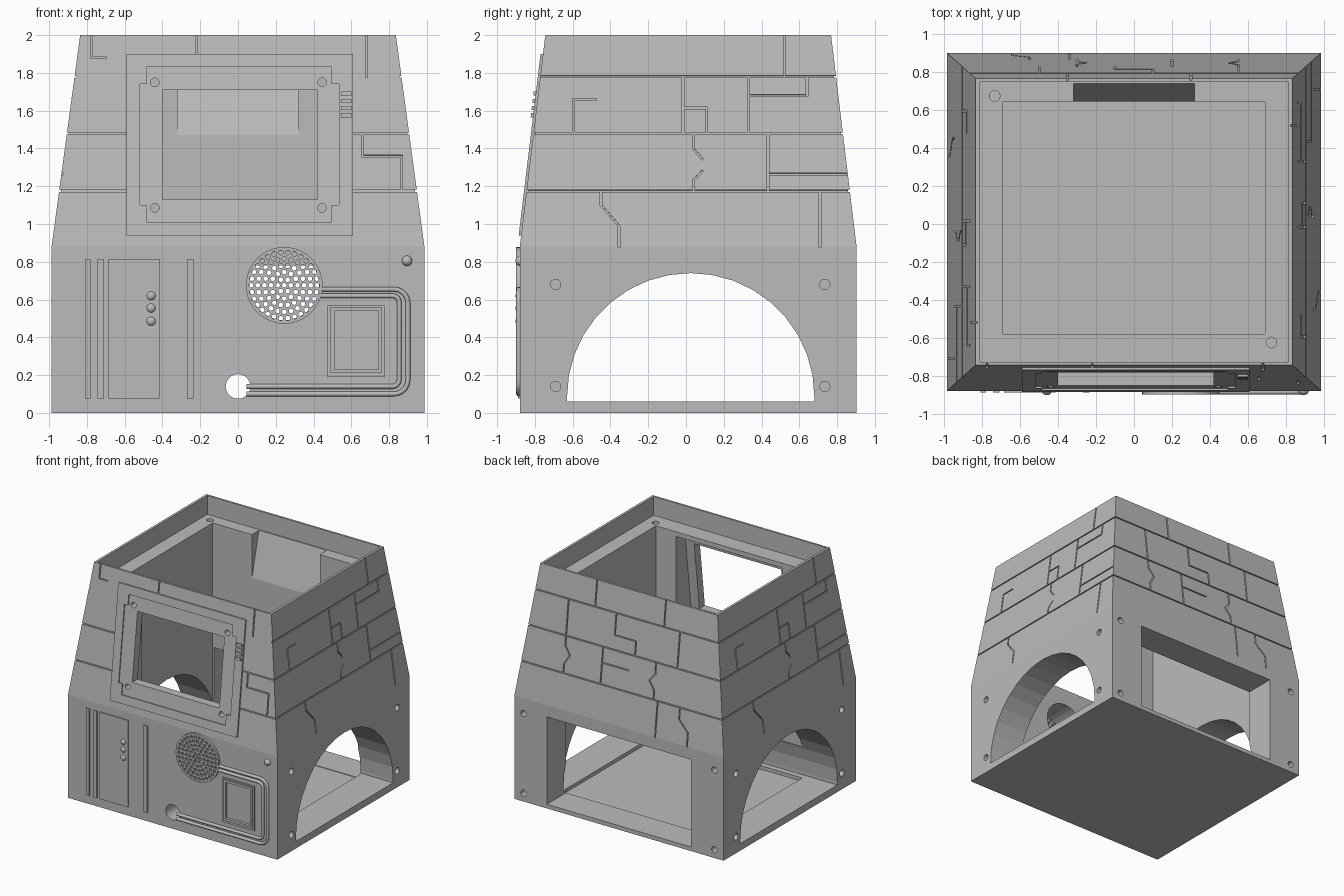
import bpy, bmesh, math
from mathutils import Vector

if "Cube" in bpy.data.objects:
    bpy.data.objects.remove(bpy.data.objects["Cube"], do_unlink=True)

grey = bpy.data.materials.new("light grey")
grey.use_nodes = True
grey.diffuse_color = (0.5, 0.5, 0.5, 1)
grey.node_tree.nodes["Principled BSDF"].inputs["Base Color"].default_value = (0.5, 0.5, 0.5, 1)

FRONT, BACK, SIDE, KNEE, TOP = -0.88, 0.903, 0.987, 0.88, 2.0
LEAN = 0.135 / 1.12      # inward lean of the upper walls


def lean(z):
    return max(0, z - KNEE) * LEAN


def link(name, bm):
    bmesh.ops.recalc_face_normals(bm, faces=bm.faces)
    me = bpy.data.meshes.new(name)
    bm.to_mesh(me)
    bm.free()
    me.materials.append(grey)
    ob = bpy.data.objects.new(name, me)
    bpy.context.collection.objects.link(ob)
    return ob


def loft(bm, loops):
    rings = [[bm.verts.new(p) for p in loop] for loop in loops]
    bm.faces.new(rings[0])
    bm.faces.new(rings[-1])
    for a, b in zip(rings, rings[1:]):
        for i in range(len(a)):
            j = (i + 1) % len(a)
            bm.faces.new((a[i], a[j], b[j], b[i]))


def extrude(name, outline, axis, a, b, leaning=False):
    place = {"x": lambda u, v, t: (t, u, v),
             "y": lambda u, v, t: (u, t + (lean(v) if leaning else 0), v),
             "z": lambda u, v, t: (u, v, t)}[axis]
    bm = bmesh.new()
    loft(bm, [[place(u, v, t) for u, v in outline] for t in (a, b)])
    return link(name, bm)


def rect(u0, u1, v0, v1):
    return [(u0, v0), (u1, v0), (u1, v1), (u0, v1)]


def circle(u, v, r, n=20):
    return [(u + r * math.cos(math.tau * i / n), v + r * math.sin(math.tau * i / n)) for i in range(n)]


def cut(cutter, *targets, overlapping=False):
    cutter.hide_render = True
    for ob in targets:
        mod = ob.modifiers.new("cut", "BOOLEAN")
        mod.operation, mod.solver, mod.object = "DIFFERENCE", "EXACT", cutter
        mod.use_self = overlapping
        bpy.context.view_layer.objects.active = ob
        bpy.ops.object.modifier_apply(modifier=mod.name)
    bpy.data.objects.remove(cutter, do_unlink=True)


def smooth(*obs):
    bpy.ops.object.select_all(action="DESELECT")
    for ob in obs:
        ob.select_set(True)
    bpy.context.view_layer.objects.active = obs[0]
    bpy.ops.object.shade_smooth_by_angle(angle=math.radians(35))


# Tapered housing
bm = bmesh.new()
loft(bm, [[(u, v, z) for u, v in rect(-SIDE + lean(z) * 1.12, SIDE - lean(z) * 1.12,
                                      FRONT + lean(z), BACK - lean(z))] for z in (0, KNEE, TOP)])
housing = link("housing", bm)

# Stone joints and cracks, as (along wall, height) paths on each wall
wall = {"front": lambda u, z: Vector((u, FRONT + lean(z), z)),
        "back": lambda u, z: Vector((u, BACK - lean(z), z)),
        "right": lambda u, z: Vector((SIDE - lean(z) * 1.12, u, z)),
        "left": lambda u, z: Vector((-SIDE + lean(z) * 1.12, -u, z))}
T = 2.02
front_paths = [
    [(-.775, T), (-.775, 1.88), (-.7, 1.88)], [(-.22, T), (-.22, 1.85)], [(.68, T), (.68, 1.78)],
    [(.66, 1.48), (.66, 1.36), (.865, 1.36), (.865, 1.175)]]
side_paths = [
    [(.52, T), (.52, 1.78)], [(-.015, 1.78), (-.015, 1.48)],
    [(-.015, 1.615), (.11, 1.615), (.11, 1.48)], [(.33, 1.78), (.33, 1.48)],
    [(.33, 1.68), (.64, 1.68), (.64, 1.78)], [(-.595, 1.48), (-.595, 1.66), (-.48, 1.66)],
    [(.435, 1.48), (.435, 1.175)], [(.435, 1.265), (.85, 1.265)],
    [(.04, 1.48), (.04, 1.4), (.085, 1.345)], [(.085, 1.28), (.04, 1.23), (.04, 1.175)],
    [(-.45, 1.17), (-.45, 1.1), (-.355, .99), (-.355, .88)], [(.71, 1.17), (.71, .88)]]
back_paths = [
    [(-.35, T), (-.35, 1.78)], [(.3, T), (.3, 1.78)], [(.55, 1.78), (.55, 1.48)],
    [(.1, 1.78), (.1, 1.6), (-.1, 1.6), (-.1, 1.48)], [(-.5, 1.78), (-.5, 1.48)],
    [(.55, 1.48), (.55, 1.4), (.5, 1.33), (.55, 1.25), (.55, 1.175)],
    [(.2, 1.48), (.2, 1.175)], [(.2, 1.35), (-.05, 1.35)],
    [(-.3, 1.48), (-.3, 1.38), (-.25, 1.32), (-.3, 1.25), (-.3, 1.175)],
    [(-.34, 1.17), (-.34, .88)], [(-.55, 1.17), (-.55, 1.08), (-.64, .99), (-.64, .88)]]
paths = {"front": front_paths, "right": side_paths, "left": side_paths, "back": back_paths}
bm = bmesh.new()
count = 0
for side, lines in paths.items():
    courses = [[(-1.05, z), (1.05, z)] for z in (1.175, 1.48, 1.78) if (side, z) != ("front", 1.78)]
    at = wall[side]
    normal = (at(1, 1) - at(0, 1)).cross(at(0, 1.5) - at(0, 1)).normalized()
    for line in courses + lines:
        for (u0, z0), (u1, z1) in zip(line, line[1:]):
            a, b = at(u0, z0), at(u1, z1)
            d = (b - a).normalized() * 0.005
            s = d.cross(normal)
            n = normal * (0.0095 + count * 0.00001)
            count += 1
            loft(bm, [[p + s + n, p - s + n, p - s - n, p + s - n] for p in (a - d, b + d)])
cut(link("joint_cutter", bm), housing, overlapping=True)

# Hollow interior: shallow rim, deep shaft, sloping slot in the rear ledge
cut(extrude("rim_cutter", rect(-.815, .815, -.728, .75), "z", 1.84, 2.1), housing)
cut(extrude("shaft_cutter", rect(-.69, .69, -.58, .645), "z", .03, 1.9), housing)
cut(extrude("slot_cutter", [(.6, 1.3), (.645, 1.47), (.74, 1.84), (.74, 1.87), (.6, 1.87)],
            "x", -.32, .32), housing)
for x, y in ((-.735, .675), (.725, -.625)):
    cut(extrude("peg_cutter", circle(x, y, .028), "z", 1.74, 1.9), housing)

# Side arches and rear doorway
arch = [(-.63, .06), (.68, .06)] + [(.025 + .655 * math.cos(math.pi * i / 18),
                                     .085 + .655 * math.sin(math.pi * i / 18)) for i in range(19)]
cut(extrude("arch_cutter", arch, "x", -1.2, 1.2), housing)
cut(extrude("doorway_cutter", rect(-.68, .68, .035, .78), "y", .5, 1.2), housing)

# Screw holes on the side and rear walls
for s in (-1, 1):
    for y in (-.69, .735):
        for z in (.14, .68):
            cut(extrude("screw_cutter", circle(y, z, .027), "x", s * .92, s * 1.1), housing)
    for z in (.07, .75):
        cut(extrude("screw_cutter", circle(s * .9, z, .027), "y", .83, 1.1), housing)

# Window frame with a shallow stepped recess
frame = extrude("window_frame", rect(-.59, .61, .94, 1.9), "y", FRONT - .013, FRONT + .02, True)
stepped = [(-.485, 1.01), (.495, 1.01), (.495, 1.1), (.535, 1.1), (.535, 1.74), (.495, 1.74),
           (.495, 1.83), (-.485, 1.83), (-.485, 1.74), (-.52, 1.74), (-.52, 1.1), (-.485, 1.1)]
cut(extrude("recess_cutter", stepped, "y", FRONT - .1, FRONT - .003, True), frame)
cut(extrude("pocket_cutter", rect(-.5, .5, 1.0, 1.8), "y", FRONT + .07, -.4, True), housing)
cut(extrude("window_cutter", rect(-.4, .42, 1.13, 1.71), "y", -1.1, -.45), housing, frame)
for x in (-.44, .445):
    for z in (1.085, 1.75):
        cut(extrude("screw_cutter", circle(x, z, .023), "y", -1.1, -.6), housing, frame)
for i in range(4):
    z = 1.565 + i * .038
    extrude("vent_bar", rect(.545, .6, z, z + .022), "y", FRONT - .025, FRONT, True)

# Cable port and speaker opening
cut(extrude("port_cutter", circle(0, .14, .065, 32), "y", -1.1, -.5), housing)
cut(extrude("speaker_cutter", circle(.245, .675, .185, 32), "y", -1.1, -.5), housing)
speaker = extrude("speaker_grille", circle(.245, .675, .203, 40), "y", FRONT - .02, FRONT + .06)
bm = bmesh.new()
for ring in range(6):
    for i in range(max(1, ring * 6)):
        a = math.tau * i / max(1, ring * 6)
        hole = circle(.245 + ring * .035 * math.cos(a), .675 + ring * .035 * math.sin(a), .0125, 10)
        loft(bm, [[(x, y, z) for x, z in hole] for y in (-1, -.7)])
cut(link("grille_cutter", bm), speaker)

# Raised strips and door panel
for name, x0, x1 in (("strip_outer", -.81, -.78), ("strip_inner", -.745, -.71),
                     ("door_panel", -.685, -.415), ("strip_middle", -.27, -.235)):
    extrude(name, rect(x0, x1, .075, .815), "y", FRONT - .01, FRONT + .01)

# Keypad frame with a sunken face
base = extrude("keypad_base", rect(.475, .775, .19, .57), "y", FRONT - .01, FRONT + .02)
rim = extrude("keypad_rim", rect(.49, .76, .21, .56), "y", FRONT - .02, FRONT + .015)
cut(extrude("keypad_cutter", rect(.51, .745, .23, .54), "y", -1.1, FRONT + .005), base, rim, housing)

# Round buttons
for name, x, z in (("button_top", -.46, .62), ("button_middle", -.46, .555),
                   ("button_low", -.46, .485), ("corner_knob", .895, .805)):
    bm = bmesh.new()
    bmesh.ops.create_uvsphere(bm, u_segments=20, v_segments=12, radius=.028)
    bmesh.ops.translate(bm, verts=bm.verts, vec=(x, FRONT + .005, z))
    smooth(link(name, bm))

# Twin cables from the speaker round to the port
for name, x, z0, z1, r in (("cable_outer", .9, .1, .655, .075), ("cable_inner", .853, .14, .62, .035)):
    pts = [(.43, z1)]
    for cz, start in ((z1 - r, 90), (z0 + r, 0)):
        for k in range(6):
            a = math.radians(start - 18 * k)
            pts.append((x - r + r * math.cos(a), cz + r * math.sin(a)))
    pts.append((.045, z0))
    curve = bpy.data.curves.new(name, "CURVE")
    curve.dimensions = "3D"
    curve.bevel_depth, curve.bevel_resolution, curve.use_fill_caps = .013, 3, True
    spline = curve.splines.new("POLY")
    spline.points.add(len(pts) - 1)
    for p, (u, v) in zip(spline.points, pts):
        p.co = (u, FRONT - .006, v, 1)
    curve.materials.append(grey)
    bpy.context.collection.objects.link(bpy.data.objects.new(name, curve))
